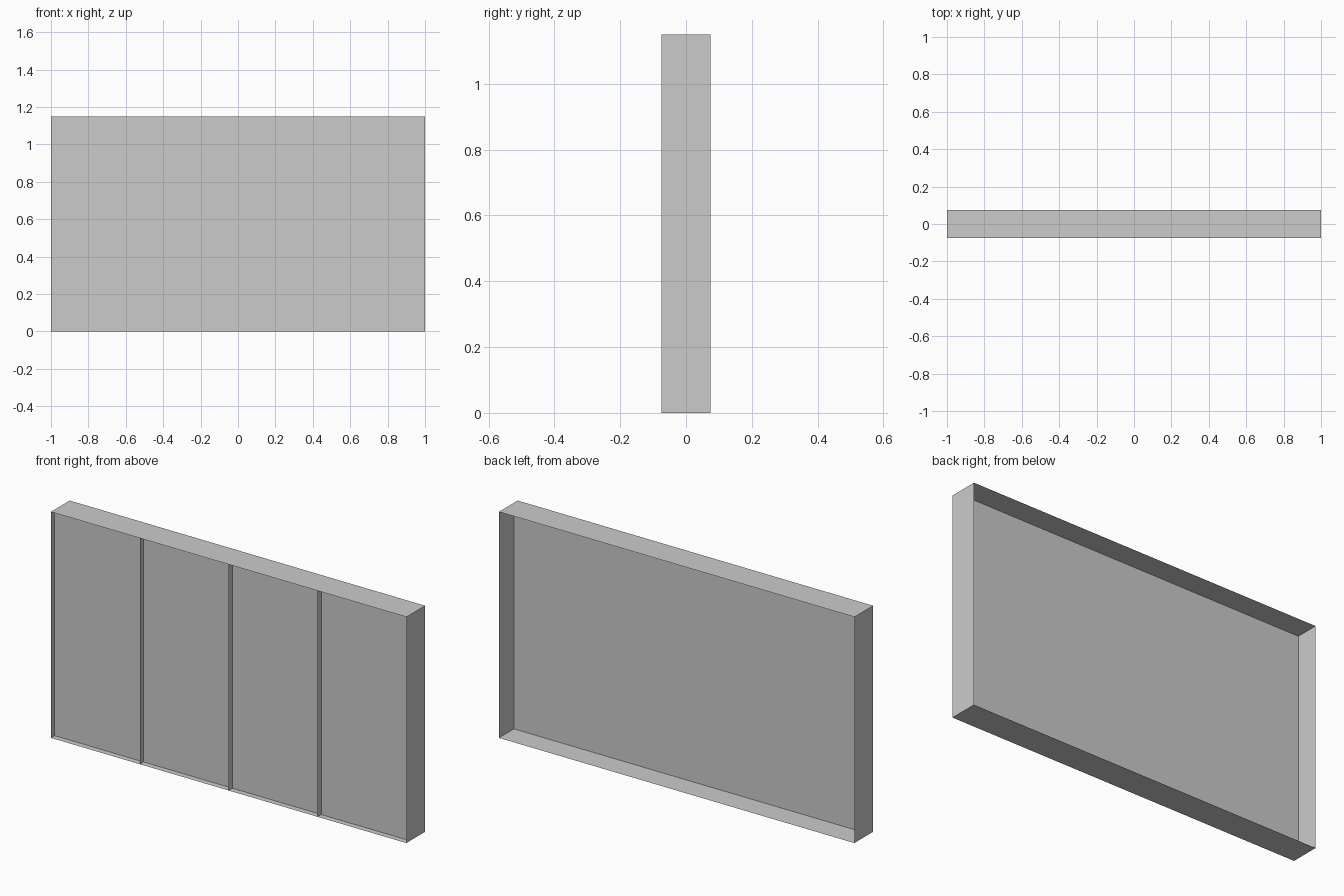
import bpy, bmesh
from mathutils import Vector

if "Cube" in bpy.data.objects:
    bpy.data.objects.remove(bpy.data.objects["Cube"])

WIDTH, HEIGHT, DEPTH = 2.0, 1.15, 0.15
PANES, BORDER, RECESS = 4, 0.027, 0.03
FRONT = -DEPTH / 2

bm = bmesh.new()

# Front sheet: one cell per pane, facing -y
columns = []
for i in range(PANES + 1):
    x = -WIDTH / 2 + i * WIDTH / PANES
    columns.append([bm.verts.new((x, FRONT, z)) for z in (0, HEIGHT)])
cells = [bm.faces.new((a[0], b[0], b[1], a[1]))
         for a, b in zip(columns, columns[1:])]
outline = [e for e in bm.edges if e.is_boundary]
dividers = [e for e in bm.edges if not e.is_boundary]

# Frame border around each pane, then the shallow recess
bmesh.ops.inset_individual(bm, faces=cells, thickness=BORDER, use_even_offset=True)
bmesh.ops.inset_individual(bm, faces=cells, thickness=0, depth=-RECESS)

# Thin outer rim running to the open back
rim = bmesh.ops.extrude_edge_only(bm, edges=outline)["geom"]
bmesh.ops.translate(bm, vec=Vector((0, DEPTH, 0)),
                    verts=[g for g in rim if isinstance(g, bmesh.types.BMVert)])

# Merge the border halves into single mullions
bmesh.ops.dissolve_edges(bm, edges=dividers, use_verts=False)
bmesh.ops.recalc_face_normals(bm, faces=bm.faces[:])
bm.faces.ensure_lookup_table()
pane = max(bm.faces, key=lambda f: f.calc_area())
if pane.normal.y > 0:
    bmesh.ops.reverse_faces(bm, faces=bm.faces[:])

mesh = bpy.data.meshes.new("window_frame")
bm.to_mesh(mesh)
bm.free()
bpy.context.collection.objects.link(bpy.data.objects.new("window_frame", mesh))
